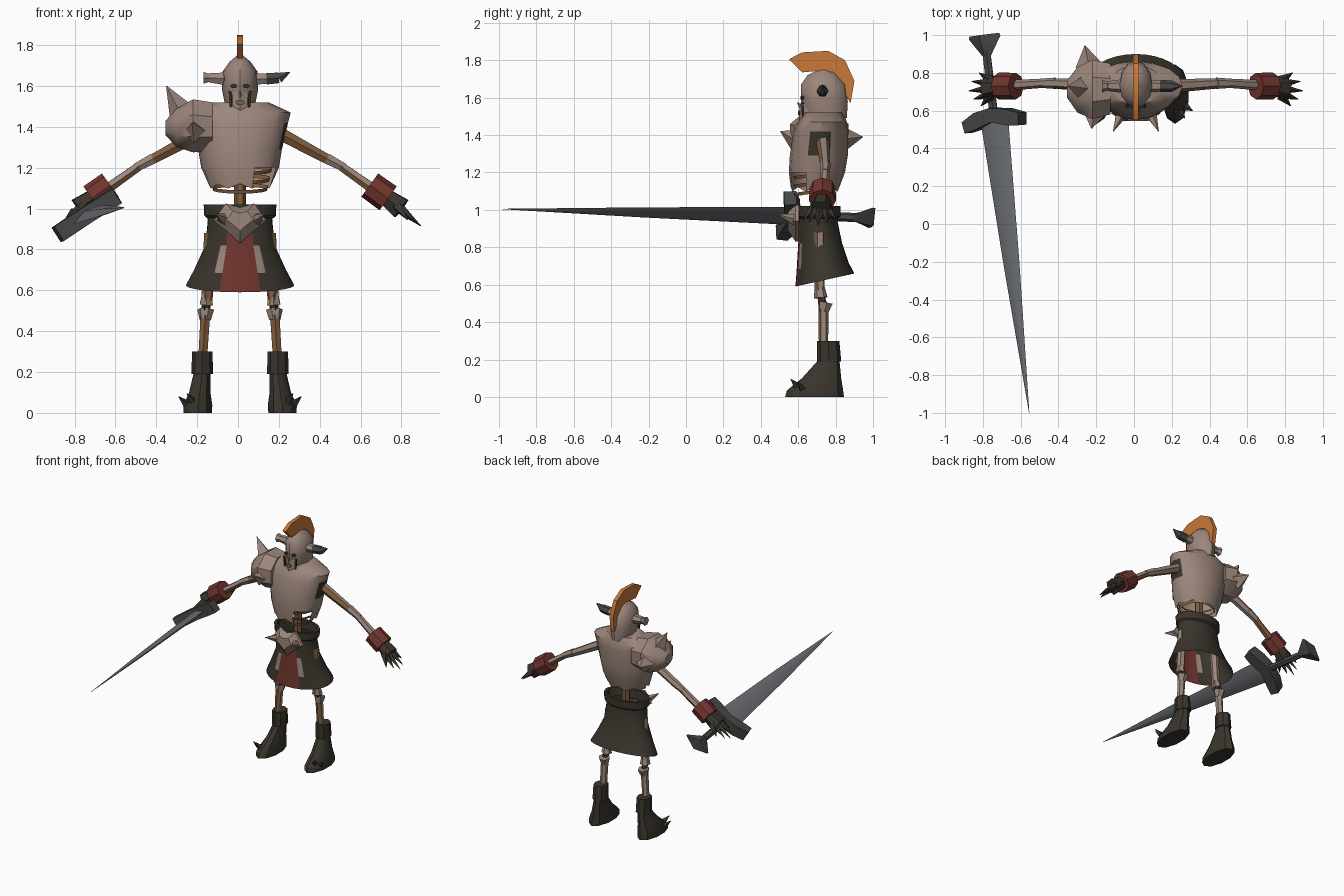
import bpy, bmesh, math
from mathutils import Vector, Matrix

if "Cube" in bpy.data.objects:
    bpy.data.objects.remove(bpy.data.objects["Cube"])

CX = 0.01  # body centre line


def material(name, r, g, b):
    m = bpy.data.materials.new(name)
    m.diffuse_color = (r, g, b, 1)
    m.use_nodes = True
    m.node_tree.nodes["Principled BSDF"].inputs["Base Color"].default_value = m.diffuse_color
    return m


TAN = material("worn_bone_armour", 0.33, 0.24, 0.20)
DARK = material("dark_leather", 0.042, 0.036, 0.026)
RED = material("faded_red", 0.17, 0.036, 0.028)
ORANGE = material("orange_crest", 0.58, 0.19, 0.04)
BROWN = material("rusty_bone", 0.22, 0.11, 0.045)
STEEL = material("blade_steel", 0.15, 0.16, 0.175)
IRON = material("dark_iron", 0.06, 0.064, 0.062)


def make(name, bm, mats, rule=None, matrix=None):
    """Finish a bmesh as an object; rule gives a material index per face."""
    bmesh.ops.recalc_face_normals(bm, faces=bm.faces)
    if matrix:
        bm.transform(matrix)
    bm.normal_update()
    if rule:
        for f in bm.faces:
            f.material_index = rule(f)
    me = bpy.data.meshes.new(name)
    bm.to_mesh(me)
    bm.free()
    for m in mats:
        me.materials.append(m)
    ob = bpy.data.objects.new(name, me)
    bpy.context.collection.objects.link(ob)
    return ob


def loft(name, rings, mats, caps=(True, True), rule=None, matrix=None, cut=None):
    bm = bmesh.new()
    rows = [[bm.verts.new(p) for p in r] for r in rings]
    n = len(rows[0])
    for a, b in zip(rows, rows[1:]):
        for k in range(n):
            bm.faces.new((a[k], a[(k + 1) % n], b[(k + 1) % n], b[k]))
    if caps[0]:
        bm.faces.new(rows[0])
    if caps[1]:
        bm.faces.new(rows[-1])
    if cut:
        bmesh.ops.delete(bm, geom=[f for f in bm.faces if cut(f.calc_center_median())], context='FACES')
    return make(name, bm, mats, rule, matrix)


def ring(z, rx, y0, y1, n=12, cx=CX, tilt=0, jag=0):
    """Horizontal oval; the first point faces the front."""
    yc, ry, pts = (y0 + y1) / 2, (y1 - y0) / 2, []
    for k in range(n):
        a = math.tau * k / n
        y = yc - ry * math.cos(a)
        pts.append((cx + rx * math.sin(a), y, z + tilt * (y - yc) + jag * (-1) ** k))
    return pts


def tube(name, p0, p1, r0, r1, mats, n=6, rule=None, flat=1):
    p0, p1 = Vector(p0), Vector(p1)
    d = p1 - p0
    rows = [[(r * math.cos(math.tau * k / n), flat * r * math.sin(math.tau * k / n), z)
             for k in range(n)] for r, z in ((r0, 0), (r1, d.length))]
    return loft(name, rows, mats, rule=rule,
                matrix=Matrix.Translation(p0) @ d.to_track_quat('Z', 'Y').to_matrix().to_4x4())


def spike(name, p0, p1, r, mat=TAN, n=4):
    return tube(name, p0, p1, r, 0.002, [mat], n)


def prism(name, outline, depth, mat, matrix):
    """Extrude a 2D outline symmetrically along local z."""
    rows = [[(a, b, z) for a, b in outline] for z in (-depth / 2, depth / 2)]
    return loft(name, rows, [mat], matrix=matrix)


# Torso shell, open below, with dark arm holes and a breach low on one side
loft("torso", [ring(1.11, .155, .56, .82, 16, jag=.012), ring(1.20, .19, .55, .85, 16),
               ring(1.29, .205, .555, .865, 16), ring(1.42, .235, .575, .865, 16),
               ring(1.47, .248, .60, .86, 16), ring(1.52, .14, .63, .84, 16)], [TAN, DARK],
     caps=(False, True),
     rule=lambda f: int(abs(f.normal.x) > .85 and 1.29 < f.calc_center_median().z < 1.42),
     cut=lambda c: c.z < 1.19 and c.x > .09 and c.y < .66)
for i, z in enumerate((1.09, 1.135, 1.18)):
    loft("rib_%d" % i, [ring(z, .135 + .01 * i, .58, .81, 14, tilt=.15),
                        ring(z + .018, .14 + .01 * i, .575, .815, 14, tilt=.15)], [BROWN], caps=(False, False))
tube("spine", (CX, .72, .8), (CX, .72, 1.3), .03, .03, [BROWN])
tube("neck", (CX, .74, 1.48), (CX, .74, 1.6), .045, .045, [BROWN], 8)

# Helmet, face and crest
loft("helmet", [ring(1.49, .07, .64, .86), ring(1.58, .088, .615, .865), ring(1.67, .086, .615, .855),
                ring(1.72, .05, .65, .81), ring(1.755, .008, .72, .75)], [TAN])
loft("jaw", [ring(1.455, .025, .605, .68, 8), ring(1.50, .05, .605, .72, 8), ring(1.57, .055, .61, .74, 8)], [TAN])
spike("nose", (CX, .63, 1.535), (CX, .595, 1.575), .02)
for s in (-1, 1):
    tube("eye", (CX + s * .03, .613, 1.60), (CX + s * .03, .63, 1.60), .018, .018, [DARK], flat=.6)
    tube("cheek_gap", (CX + s * .05, .622, 1.575), (CX + s * .042, .628, 1.48), .008, .008, [DARK], 4)
tube("mouth", (CX, .598, 1.52), (CX, .61, 1.52), .024, .024, [BROWN], flat=.6)
side = Matrix.Translation((CX, 0, 0)) @ Matrix(((0, 0, 1, 0), (1, 0, 0, 0), (0, 1, 0, 0), (0, 0, 0, 1)))
prism("crest", [(.55, 1.805), (.62, 1.842), (.76, 1.85), (.85, 1.80), (.90, 1.69), (.88, 1.57), (.85, 1.62),
                (.84, 1.68), (.79, 1.735), (.73, 1.745), (.62, 1.735)], .03, ORANGE, side)

# Horns: one broken, one dark and whole
tube("horn_socket", (.07, .73, 1.635), (.145, .73, 1.635), .034, .028, [TAN])
tube("horn", (.14, .73, 1.635), (.20, .73, 1.64), .032, .03, [IRON])
spike("horn_tip", (.20, .73, 1.64), (.255, .73, 1.668), .03, IRON, 6)
tube("broken_horn", (-.06, .73, 1.635), (-.14, .73, 1.64), .036, .026, [TAN])
tube("broken_horn_end", (-.14, .73, 1.64), (-.17, .73, 1.64), .022, .034, [TAN])

# Spiked pauldron on one shoulder
rows = []
for x, z0, z1, y0, y1 in ((-.125, 1.28, 1.52, .58, .85), (-.22, 1.275, 1.535, .555, .87),
                          (-.30, 1.30, 1.49, .59, .83), (-.355, 1.36, 1.43, .67, .76)):
    rows.append([(x, (y0 + y1) / 2 + (y1 - y0) * .54 * math.cos(a), (z0 + z1) / 2 + (z1 - z0) * .54 * math.sin(a))
                 for a in [math.tau * (k + .5) / 8 for k in range(8)]])
loft("pauldron", rows, [TAN])
spike("pauldron_top_spike", (-.265, .72, 1.45), (-.35, .73, 1.60), .075)
spike("pauldron_front_spike", (-.21, .59, 1.375), (-.225, .505, 1.42), .06)
spike("pauldron_back_spike", (-.24, .84, 1.38), (-.26, .945, 1.39), .07)


# Kilt with red front panel and ragged pale edging
def kilt_colour(f):
    c = f.calc_center_median()
    if c.y > .7 or c.z > .95:
        return 0
    t = abs(math.atan2(c.x - CX, .73 - c.y))
    t = abs(math.atan2((c.x - CX) / 1.35, .73 - c.y)) if c.z < .82 else t
    return 1 if t < math.radians(22) else 2 if t < math.radians(32) and .7 < c.z < .82 else 0


loft("kilt", [ring(1.0, .165, .605, .81, 32), ring(.94, .158, .605, .81, 32), ring(.82, .17, .60, .835, 32),
              ring(.70, .225, .592, .87, 32, tilt=.12), ring(.625, .265, .585, .90, 32, tilt=.22)],
     [DARK, RED, TAN], caps=(False, False), rule=kilt_colour)
loft("belt", [ring(.955, .165, .60, .815, 16), ring(.965, .175, .59, .825, 16), ring(1.02, .178, .59, .825, 16),
              ring(1.02, .158, .61, .805, 16), ring(.955, .15, .62, .80, 16)], [DARK], caps=(False, False))

# Belt buckle with two horns
shape = [(-.07, 1.025), (0, 1.005), (.07, 1.025), (.13, .94), (.06, .885), (0, .83), (-.06, .885), (-.13, .94)]
loft("buckle", [[(CX + x * k, y, .95 + (z - .95) * k) for x, z in shape]
                for k, y in ((1, .605), (1, .585), (.5, .545))], [TAN])
for s in (-1, 1):
    spike("buckle_horn", (CX + s * .075, .59, .945), (CX + s * .12, .49, .975), .035, n=5)

limb_rule = lambda f: int(f.normal.y < -.4)
for s, tag in ((-1, "right"), (1, "left")):
    P = lambda x, y, z: (CX + s * x, y, z)

    # Bony leg
    tube(tag + "_thigh", P(.145, .71, .88), P(.163, .715, .53), .032, .028, [TAN, BROWN], rule=limb_rule)
    tube(tag + "_thigh_end", P(.162, .715, .585), P(.165, .72, .53), .027, .037, [TAN])
    tube(tag + "_knee", P(.168, .745, .505), P(.17, .735, .455), .042, .028, [TAN])
    tube(tag + "_knee_joint", P(.165, .72, .54), P(.168, .735, .49), .022, .022, [DARK])
    tube(tag + "_shin", P(.17, .735, .48), P(.182, .735, .28), .027, .025, [TAN, BROWN], rule=limb_rule)

    # Boot with flared cuff and toe spikes
    c = CX + s * .185
    loft(tag + "_boot_cuff", [ring(.19, .053, .70, .83, 8, c), ring(.30, .05, .70, .82, 8, c)], [DARK])
    loft(tag + "_boot", [ring(0, .072, .53, .845, 10, c + s * .022), ring(.035, .075, .54, .84, 10, c + s * .022),
                         ring(.10, .055, .62, .83, 10, c + s * .012), ring(.20, .043, .71, .82, 10, c)], [DARK])
    spike(tag + "_boot_spike", P(.265, .62, .045), P(.30, .60, .08), .02, DARK)
    spike(tag + "_toe_spike", P(.235, .59, .06), P(.26, .56, .095), .02, DARK)

    # Arm, bracer and clawed hand
    tube(tag + "_upper_arm", P(.19, .73, 1.37), P(.44, .745, 1.235), .036, .027, [TAN, BROWN], rule=limb_rule)
    tube(tag + "_elbow", P(.425, .745, 1.245), P(.51, .745, 1.20), .03, .024, [TAN])
    tube(tag + "_forearm", P(.49, .745, 1.21), P(.66, .735, 1.09), .024, .028, [BROWN, TAN],
         rule=lambda f: int(f.normal.z > .4))
    tube(tag + "_bracer", P(.635, .73, 1.115), P(.725, .73, 1.05), .07, .072, [RED], 8)
    tube(tag + "_palm", P(.71, .73, 1.06), P(.79, .72, 1.0), .045, .06, [DARK], 6)
    for y0, y1, x, z in ((.68, .625, .82, .945), (.69, .66, .86, .935), (.715, .705, .885, .915),
                         (.745, .755, .87, .93), (.76, .80, .83, .95)):
        spike(tag + "_finger", P(.77, y0, 1.01), P(x, y1, z), .028, DARK)

# Great sword: local x along the guard, local y toward the tip
tip, guard = Vector((-.555, -1.0, 1.005)), Vector((-.74, .56, .968))
ly = (tip - guard).normalized()
lx = Vector((.84, 0, .54))
lx = (lx - ly * lx.dot(ly)).normalized()
lz = lx.cross(ly)
frame = Matrix.Translation(guard) @ Matrix((lx, ly, lz)).transposed().to_4x4()
reach = (tip - guard).length


def section(y, w, t, n=4):
    return [(w * math.cos(math.tau * k / n), y, t * math.sin(math.tau * k / n)) for k in range(n)]


loft("blade", [section(0, .088, .024), section(reach * .5, .05, .016), section(reach, .001, .001)],
     [STEEL], matrix=frame)
prism("guard", [(-.18, .0), (-.17, .06), (-.11, .05), (0, .02), (.11, .05), (.17, .055), (.18, -.01),
                (.10, -.04), (0, -.055), (-.10, -.04)], .085, IRON, frame)
loft("grip", [section(-.36, .024, .024, 6), section(-.02, .026, .026, 6)], [IRON], matrix=frame)
loft("pommel", [section(-.445, .095, .045), section(-.43, .10, .05), section(-.33, .025, .022)],
     [IRON], matrix=frame)

# Smooth rounded parts while keeping hard edges
bpy.ops.object.select_all(action='SELECT')
bpy.context.view_layer.objects.active = bpy.context.selected_objects[0]
bpy.ops.object.shade_smooth_by_angle(angle=math.radians(35))
